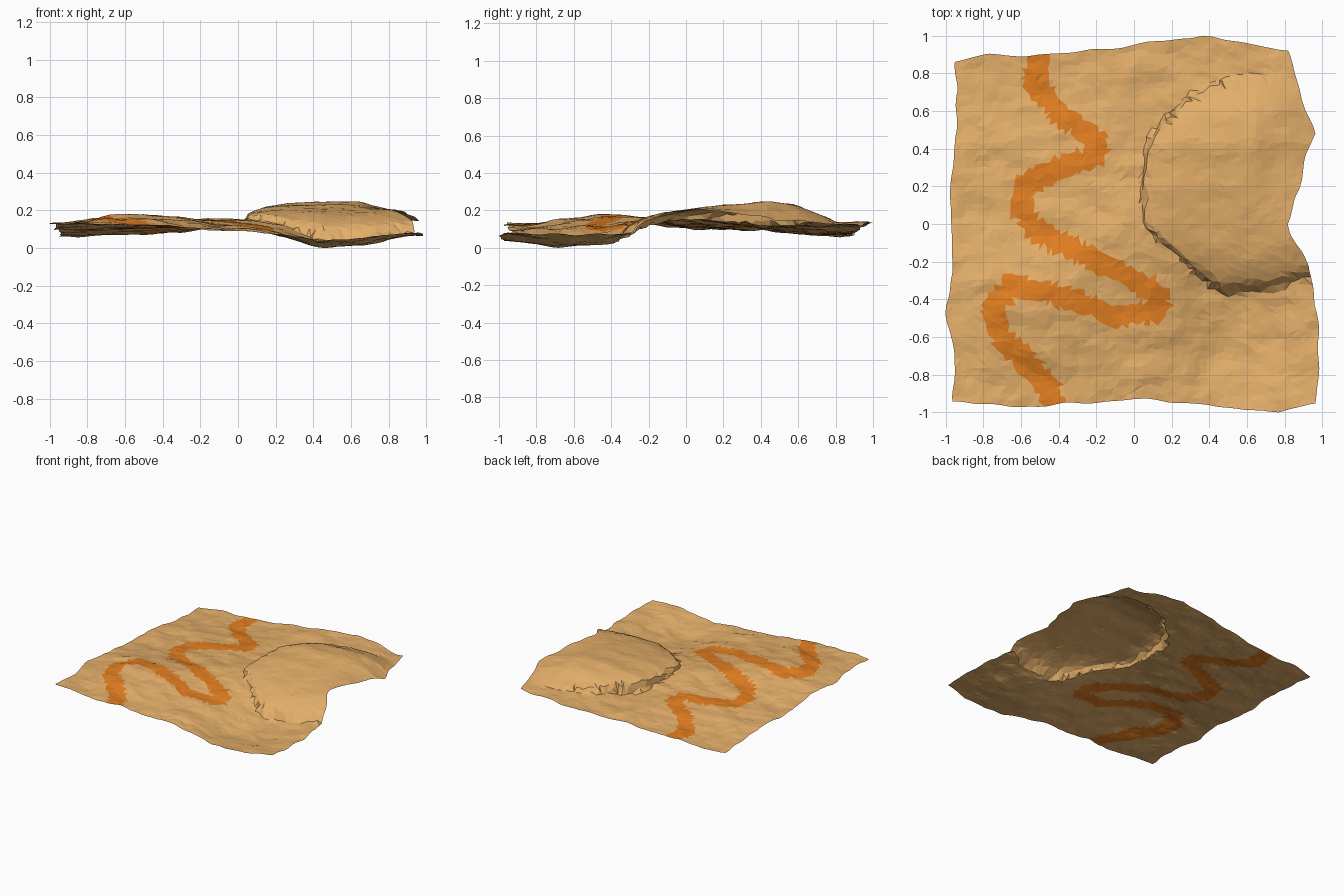
import bpy, bmesh, math, random
from mathutils import Vector, noise

if "Cube" in bpy.data.objects:
    bpy.data.objects.remove(bpy.data.objects["Cube"])

random.seed(4)
N = 56

# Outline of the sheet: (along, across) profiles for each side
LEFT = [(-1, -.95), (-.72, -.96), (-.45, -1), (-.2, -.96), (0, -.97), (.2, -.98), (.5, -.94), (1, -.95)]
RIGHT = [(-1, .965), (-.7, .985), (-.5, .975), (-.22, .92), (0, .815), (.25, .88), (.54, .965), (.7, .9), (1, .82)]
FRONT = [(-1, -.95), (-.5, -.97), (0, -.925), (.5, -.975), (.78, -1), (1, -.95)]
BACK = [(-1, .87), (-.8, .91), (-.55, .89), (0, .94), (.5, 1), (1, .93)]

# Broad ground heights (x, y, z)
GROUND = [(-.95, -.95, .14), (-1, -.4, .14), (-.95, .3, .105), (-.95, .87, .07), (-.5, -.95, .125),
          (-.5, -.45, .185), (-.55, .1, .12), (-.5, .88, .085), (-.15, -.7, .125), (0, -.92, .10),
          (-.1, .4, .13), (.02, -.08, .16), (0, .94, .125), (.1, -.45, .115), (.55, -.6, .012),
          (.55, -.97, .055), (.97, -.95, .09), (.97, -.55, .08), (.92, -.28, .09), (.5, -.38, .05),
          (.45, .98, .145), (.82, .92, .135), (.97, .5, .14), (.4, .3, .14)]

# Rim of the mesa, height of its top along y, and the centre line of the winding trail
RIM = [(1.3, -.26), (.92, -.28), (.72, -.35), (.46, -.37), (.24, -.17), (.05, -.01), (.04, .2), (.07, .42),
       (.17, .57), (.3, .69), (.5, .79), (.8, .81), (.97, .68), (1.0, .4), (1.3, .2)]
TOP = [(-.4, .14), (-.3, .17), (-.1, .205), (.1, .225), (.43, .258), (.6, .24), (.8, .175), (1, .15)]
TRAIL = [(-.5, .92), (-.53, .75), (-.39, .58), (-.2, .45), (-.2, .37), (-.45, .27), (-.58, .2),
         (-.6, .08), (-.5, -.05), (-.25, -.17), (-.03, -.28), (.13, -.38), (.12, -.46), (-.1, -.49),
         (-.35, -.39), (-.65, -.33), (-.75, -.43), (-.73, -.57), (-.6, -.7), (-.45, -.88), (-.4, -1)]


def lerp_profile(pts, t):
    for (a, va), (b, vb) in zip(pts, pts[1:]):
        if t <= b:
            return va + (vb - va) * (t - a) / (b - a)
    return pts[-1][1]


def clamp(t):
    return max(0, min(1, t))


def nearest(pts, p, closed=False):
    """Distance and nearest point on a polyline."""
    best, spot = 9, None
    for a, b in zip(pts, pts[1:] + (pts[:1] if closed else [])):
        a, b = Vector(a), Vector(b)
        d = b - a
        q = a + d * clamp((p - a).dot(d) / d.dot(d))
        if (p - q).length < best:
            best, spot = (p - q).length, q
    return best, spot


def inside(pts, p):
    hit = False
    for a, b in zip(pts, pts[1:] + pts[:1]):
        if (a[1] > p.y) != (b[1] > p.y) and p.x < a[0] + (b[0] - a[0]) * (p.y - a[1]) / (b[1] - a[1]):
            hit = not hit
    return hit


def blend(x, y, vals):
    ws = [math.exp(-((x - g[0]) ** 2 + (y - g[1]) ** 2) / .08) + 1e-9 for g in GROUND]
    return sum(w * z for w, z in zip(ws, vals)) / sum(ws)


# Sharpen the blended heights so they pass near the control points
heights = [g[2] for g in GROUND]
for _ in range(5):
    heights = [h + .8 * (g[2] - blend(g[0], g[1], heights)) for h, g in zip(heights, GROUND)]


def surface(u, v):
    p = Vector(((lerp_profile(LEFT, v) * (1 - u) + lerp_profile(RIGHT, v) * (1 + u)) / 2,
                (lerp_profile(FRONT, u) * (1 - v) + lerp_profile(BACK, u) * (1 + v)) / 2))
    z = blend(p.x, p.y, heights)
    p.x += .018 * noise.noise((p.x * 7, p.y * 7, 8))
    p.y += .018 * noise.noise((p.x * 7, p.y * 7, 3))
    bump = .014 * noise.noise((p.x * 6, p.y * 8, 1)) + .006 * noise.noise((p.x * 15, p.y * 18, 5))
    if inside(RIM, p):
        d, q = nearest(RIM, p, True)
        # steep foot, then a domed top
        top = lerp_profile(TOP, p.y) - max(0, p.x - .65) * .25 * clamp(p.y / .4)
        wall = clamp(d / .04)
        z += (top - z) * (.35 * wall + (1 - .35 * wall) * (1 - math.exp(-d / .09)))
        bump *= .6
        # the western and northern lip leans slightly outward
        fade = clamp((.5 - p.x) / .2) if p.y < .3 else clamp((.75 - p.x) / .3)
        p += (q - p).normalized() * .04 * fade * math.exp(-d / .1) * wall
    return p.x, p.y, z + bump


# Terrain sheet
bm = bmesh.new()
rows = []
for j in range(N + 1):
    row = []
    for i in range(N + 1):
        ju = random.uniform(-.009, .009) if 0 < i < N else 0
        jv = random.uniform(-.009, .009) if 0 < j < N else 0
        row.append(bm.verts.new(surface(2 * i / N - 1 + ju, 2 * j / N - 1 + jv)))
    rows.append(row)
low = min(v.co.z for v in bm.verts)
for v in bm.verts:
    v.co.z -= low
for j in range(N):
    for i in range(N):
        a, b, c, d = rows[j][i], rows[j][i + 1], rows[j + 1][i + 1], rows[j + 1][i]
        tris = ((a, b, c), (a, c, d)) if random.random() < .5 else ((a, b, d), (b, c, d))
        for t in tris:
            f = bm.faces.new(t)
            # trail colouring with a ragged edge
            dist = nearest(TRAIL, f.calc_center_median().to_2d())[0]
            f.material_index = int(dist < .058 + random.uniform(-.008, .01))

mesh = bpy.data.meshes.new("desert_terrain")
bm.to_mesh(mesh)
bm.free()
terrain = bpy.data.objects.new("desert_terrain", mesh)
bpy.context.collection.objects.link(terrain)

# Sand and trail colours
for name, col in (("sand", (.78, .43, .145, 1)), ("trail", (.76, .21, .015, 1))):
    m = bpy.data.materials.new(name)
    m.diffuse_color = col
    m.use_nodes = True
    m.node_tree.nodes["Principled BSDF"].inputs["Base Color"].default_value = m.diffuse_color
    mesh.materials.append(m)
